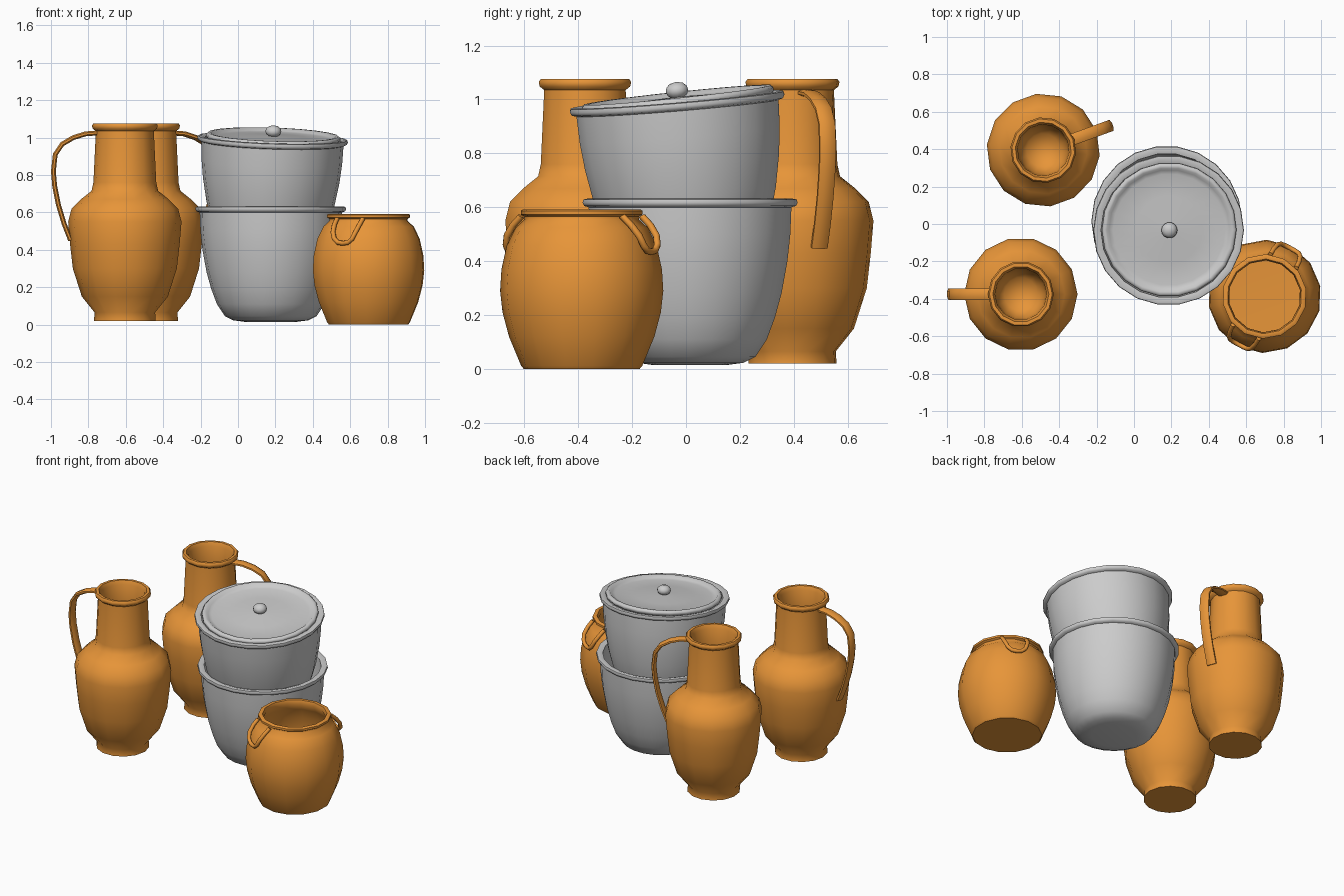
import bpy, bmesh, math
from mathutils import Vector, Euler

if "Cube" in bpy.data.objects:
    bpy.data.objects.remove(bpy.data.objects["Cube"])

clay = bpy.data.materials.new("terracotta")
clay.diffuse_color = (0.8, 0.3, 0.04, 1)
clay.use_nodes = True
clay.node_tree.nodes["Principled BSDF"].inputs["Base Color"].default_value = clay.diffuse_color


def finish(bm, name, mat, loc, rot, angle):
    bmesh.ops.remove_doubles(bm, verts=bm.verts, dist=1e-5)
    bmesh.ops.recalc_face_normals(bm, faces=bm.faces)
    me = bpy.data.meshes.new(name)
    bm.to_mesh(me)
    bm.free()
    ob = bpy.data.objects.new(name, me)
    bpy.context.collection.objects.link(ob)
    ob.location, ob.rotation_euler = loc, rot
    if mat:
        me.materials.append(mat)
    bpy.ops.object.select_all(action='DESELECT')
    ob.select_set(True)
    bpy.context.view_layer.objects.active = ob
    bpy.ops.object.shade_smooth_by_angle(angle=math.radians(angle))
    return ob


def lathe(name, profile, sides, loc, rot=(0, 0, 0), mat=None, angle=50):
    """Revolve an (r, z) profile around z; both ends lie on the axis."""
    bm = bmesh.new()
    rings = []
    for r, z in profile:
        if r == 0:
            rings.append([bm.verts.new((0, 0, z))] * sides)
        else:
            rings.append([bm.verts.new((r * math.cos(a), r * math.sin(a), z))
                          for a in (2 * math.pi * i / sides for i in range(sides))])
    for lo, hi in zip(rings, rings[1:]):
        for i in range(sides):
            j = (i + 1) % sides
            bm.faces.new(list(dict.fromkeys((lo[i], lo[j], hi[j], hi[i]))))
    return finish(bm, name, mat, loc, rot, angle)


def sweep(name, path, binormal, half_w, half_t, sides, loc, rot, mat):
    """Sweep an oval section along a planar path."""
    bm = bmesh.new()
    pts, b, rings = [Vector(p) for p in path], Vector(binormal).normalized(), []
    for i, p in enumerate(pts):
        t = (pts[min(i + 1, len(pts) - 1)] - pts[max(i - 1, 0)]).normalized()
        n = b.cross(t).normalized()
        rings.append([bm.verts.new(p + b * half_w * math.cos(a) + n * half_t * math.sin(a))
                      for a in (2 * math.pi * (k + .5) / sides for k in range(sides))])
    for lo, hi in zip(rings, rings[1:]):
        for i in range(sides):
            j = (i + 1) % sides
            bm.faces.new((lo[i], lo[j], hi[j], hi[i]))
    bm.faces.new(rings[0])
    bm.faces.new(rings[-1])
    return finish(bm, name, mat, loc, rot, 50)


# Two tall jugs, each with one strap handle
jug = [(0, .02), (.165, .02), (.162, .065), (.23, .15), (.278, .3), (.293, .43),
       (.303, .55), (.285, .62), (.235, .67), (.178, .715), (.168, .76), (.155, 1.035),
       (.172, 1.048), (.176, 1.065), (.168, 1.076), (.15, 1.076), (.138, 1.05),
       (.135, .95), (.13, .8), (.09, .73), (0, .71)]
strap = [(.145, 0, 1.025), (.21, 0, 1.02), (.275, 0, 1.0), (.335, 0, .965), (.372, 0, .91),
         (.382, 0, .82), (.375, 0, .74), (.355, 0, .64), (.325, 0, .54), (.29, 0, .45)]
for side, x, y, deg in (("front", -.605, -.375, 180), ("back", -.485, .395, 20)):
    rot = (0, 0, math.radians(deg))
    lathe(side + "_jug", jug, 14, (x, y, 0), rot, clay)
    sweep(side + "_jug_handle", strap, (0, 1, 0), .034, .014, 8, (x, y, 0), rot, clay)

# Small round jar with two hanging loop handles
jar = [(0, 0), (.215, 0), (.225, .012), (.27, .12), (.294, .21), (.303, .29), (.298, .37),
       (.278, .46), (.245, .525), (.212, .555), (.212, .565), (.226, .573), (.226, .587),
       (.218, .592), (.2, .59), (.192, .565), (.215, .52), (.25, .45), (.275, .3),
       (.25, .13), (.2, .04), (0, .035)]
jar_at = (.698, -.387, 0)
lathe("round_jar", jar, 14, jar_at, (0, 0, math.radians(62)), clay)
# each loop: (sideways, drop) points lying in a slanted plane
top, low = Vector((.212, 0, .567)), Vector((.292, 0, .435))
half = [(.078, 0), (.076, .25), (.068, .55), (.054, .82), (.03, .97)]
loop = half + [(0, 1)] + [(-s, d) for s, d in reversed(half)]
path = [top.lerp(low, d) + Vector((.022 * math.sin(math.pi * d), s, 0)) for s, d in loop]
for side, deg in (("back", 62), ("front", 242)):
    sweep(side + "_jar_loop", path, (.132, 0, .08), .013, .013, 8,
          jar_at, (0, 0, math.radians(deg)), clay)

# Two nested grey pots, the upper one tilted forward
pot = [(0, .015), (.14, .015), (.2, .023), (.245, .045), (.288, .11), (.318, .19),
       (.343, .28), (.365, .4), (.376, .5), (.38, .6), (.397, .605), (.403, .617),
       (.4, .629), (.385, .632), (.362, .625), (.356, .5), (.345, .4), (.32, .28),
       (.265, .11), (.2, .05), (0, .045)]
lathe("lower_pot", pot, 22, (.175, .015, 0))
tilt = Euler((math.radians(4.8), math.radians(1.9), 0))
axis = tilt.to_matrix() @ Vector((0, 0, 1))
lathe("upper_pot", pot, 22, Vector((.185, -.033, .987)) - axis * .618, tilt)

# Dished lid with a rolled edge and a knob
lid = [(0, -.022), (.31, -.022), (.345, -.018), (.36, -.004), (.36, .008), (.35, .017),
       (.335, .016), (.322, .004), (.3, -.002), (.18, .002), (.06, .008), (0, .01)]
lid_tilt = Euler((math.radians(6), math.radians(1.9), 0))
up = lid_tilt.to_matrix() @ Vector((0, 0, 1))
lid_at = Vector((.188, -.03, 1.0))
lathe("pot_lid", lid, 22, lid_at, lid_tilt)
knob = [(0, -.005), (.024, -.005), (.024, .008), (.037, .017), (.043, .032),
        (.039, .047), (.025, .06), (0, .066)]
lathe("lid_knob", knob, 14, lid_at, lid_tilt)
